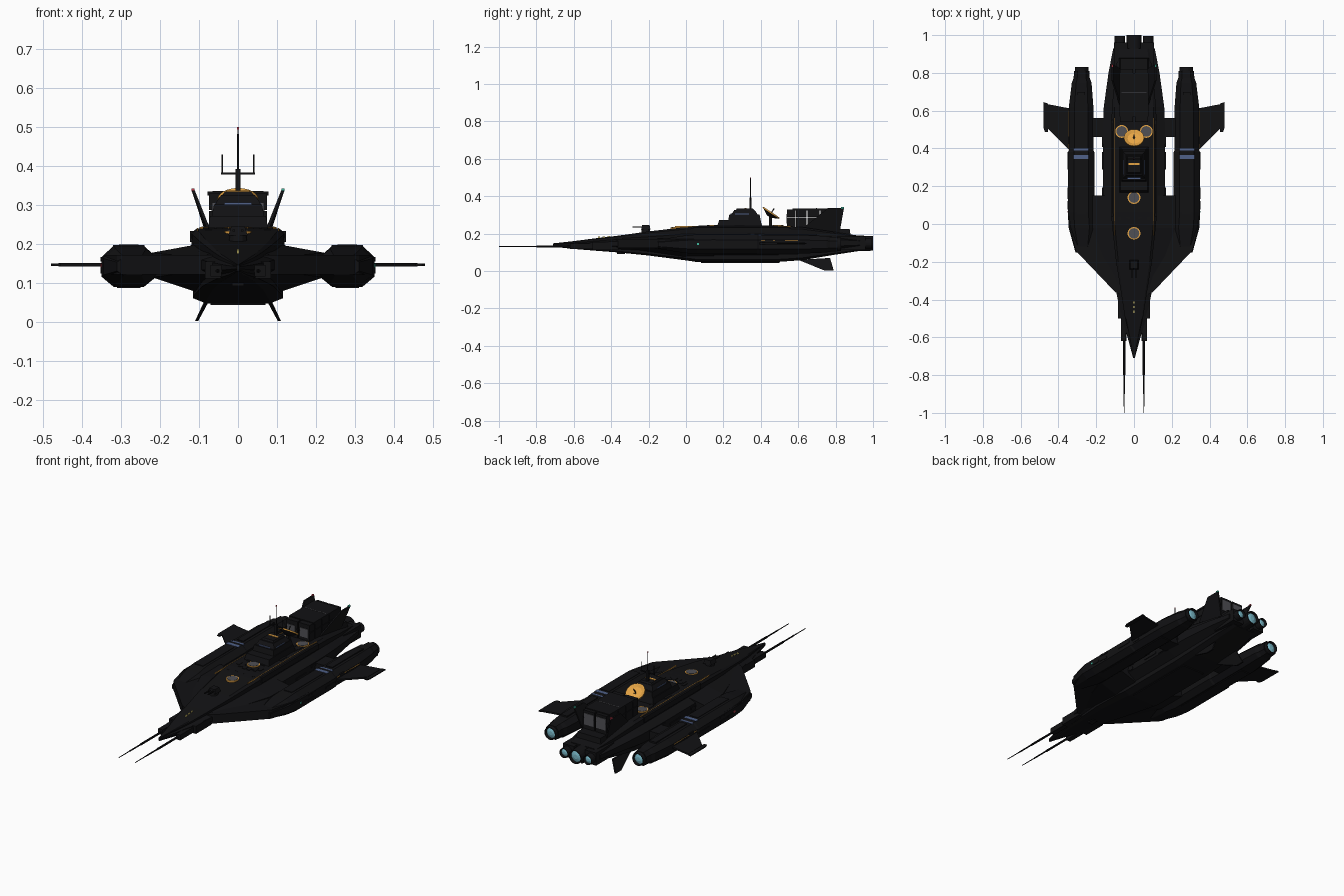
import bpy, bmesh, math, random
from mathutils import Vector, Matrix

random.seed(4)


def mat(name, r, g, b):
    m = bpy.data.materials.new(name)
    m.diffuse_color = (r, g, b, 1)
    return m


HULL = mat("hull_black", 0.006, 0.006, 0.007)
ORANGE = mat("orange", 0.8, 0.38, 0.06)
GREY = mat("panel_grey", 0.08, 0.08, 0.09)
BLUE = mat("stripe_blue", 0.08, 0.12, 0.25)
GLOW = mat("engine_glow", 0.2, 0.5, 0.6)
YELLOW = mat("yellow", 0.9, 0.75, 0.2)
RED = mat("red_lamp", 0.6, 0.05, 0.08)
GREEN = mat("green_lamp", 0.05, 0.5, 0.35)
BOTH = (("left", -1), ("right", 1))


def finish(name, bm, m):
    bmesh.ops.recalc_face_normals(bm, faces=bm.faces)
    me = bpy.data.meshes.new(name)
    bm.to_mesh(me)
    bm.free()
    ob = bpy.data.objects.new(name, me)
    bpy.context.collection.objects.link(ob)
    me.materials.append(m)
    return ob


def skin(name, rings, m=HULL):
    """Loft between closed rings and cap both ends."""
    bm = bmesh.new()
    vs = [[bm.verts.new(p) for p in r] for r in rings]
    n = len(vs[0])
    for a, b in zip(vs, vs[1:]):
        for i in range(n):
            bm.faces.new((a[i], a[(i + 1) % n], b[(i + 1) % n], b[i]))
    bm.faces.new(vs[0])
    bm.faces.new(vs[-1])
    return finish(name, bm, m)


def box(name, x0, x1, y0, y1, z0, z1, m=HULL, top=(1, 1)):
    """Box from its bounds; top = x and y scale of the upper face."""
    cx, cy, hx, hy = (x0 + x1) / 2, (y0 + y1) / 2, (x1 - x0) / 2, (y1 - y0) / 2
    corners = ((-1, -1), (1, -1), (1, 1), (-1, 1))
    return skin(name, [[(cx + a * hx * s, cy + b * hy * t, z) for a, b in corners]
                       for z, s, t in ((z0, 1, 1), (z1, *top))], m)


def pair(name, x0, x1, *rest, **kw):
    for side, s in BOTH:
        a, b = sorted((s * x0, s * x1))
        box(f"{name}_{side}", a, b, *rest, **kw)


def lathe(name, profile, loc, axis=(0, 1, 0), m=HULL, n=16):
    """Revolve (distance, radius) points about an axis through loc."""
    rot = Vector((0, 0, 1)).rotation_difference(Vector(axis)).to_matrix()
    ob = skin(name, [[Vector(loc) + rot @ Vector((r * math.cos(6.28318 * i / n), r * math.sin(6.28318 * i / n), d))
                      for i in range(n)] for d, r in profile], m)
    return ob


def slab(name, pts, offset, m=HULL):
    """Flat plate from an outline, thickened along offset."""
    o = Vector(offset) / 2
    return skin(name, [[Vector(p) - o for p in pts], [Vector(p) + o for p in pts]], m)


# central hull
HALF = [(.5, 0), (.7, .07), (.7, .2), (1, .38), (1, .67), (.72, .78), (.73, .94), (.64, 1)]
SECTION = HALF + [(-x, z) for x, z in reversed(HALF)]
STATIONS = [(-.71, .004, .13, .148), (-.6, .034, .118, .16), (-.5, .065, .11, .173), (-.37, .092, .1, .188),
            (-.2, .13, .083, .212), (0, .16, .057, .235), (.06, .165, .048, .24), (.48, .165, .048, .24),
            (.62, .16, .058, .235), (.8, .135, .088, .208), (.93, .11, .108, .188)]
skin("main_hull", [[(x * w, y, lo + z * (hi - lo)) for x, z in SECTION] for y, w, lo, hi in STATIONS])

# side pods: octagonal lofts, blended shoulder wings, struts, fins and stripes
OCT = [(-.55, -1), (.55, -1), (1, -.5), (1, .45), (.55, 1), (-.55, 1), (-1, .45), (-1, -.5)]
POD = [(-.15, .27, .04, .024), (-.02, .275, .071, .045), (.06, .28, .07, .053), (.38, .28, .07, .053),
       (.39, .28, .065, .05), (.62, .28, .065, .05), (.75, .277, .052, .044), (.77, .277, .043, .04),
       (.81, .277, .04, .038)]
for side, s in BOTH:
    skin(f"pod_{side}", [[(s * (cx + x * w), y, .143 + z * h) for x, z in OCT] for y, cx, w, h in POD])
    plan = [(.06, -.38), (.10, -.36), (.31, -.14), (.345, 0), (.345, .15), (.06, .15)]
    slab(f"shoulder_wing_{side}", [(s * x, y, .147) for x, y in plan], (0, 0, .05))
    skin(f"shoulder_fairing_{side}", [[(s * x, y, z) for x, z in r] for y, r in (
        (-.34, [(.06, .12), (.1, .13), (.1, .165), (.06, .18)]),
        (-.02, [(.1, .075), (.22, .115), (.22, .178), (.1, .2)]),
        (.15, [(.1, .075), (.22, .115), (.22, .178), (.1, .2)]))])
    slab(f"side_fin_{side}", [(s * x, y, .147) for x, y in ((.33, .38), (.352, .40), (.46, .51), (.46, .635), (.33, .61))],
         (0, 0, .009))
    slab(f"fin_tip_{side}", [(s * x, y, .147) for x, y in ((.455, .487), (.472, .487), (.479, .51), (.479, .645), (.455, .638))],
         (0, 0, .006))
    # canted tail fins above and below
    slab(f"upper_tail_fin_{side}", [(s * .07, .62, .225), (s * .115, .76, .338), (s * .115, .845, .338), (s * .07, .82, .2)],
         (.008, 0, 0))
    slab(f"lower_tail_fin_{side}", [(s * .075, .6, .06), (s * .075, .77, .07), (s * .106, .79, .003), (s * .106, .74, .003)],
         (.008, 0, 0))
    box(f"tail_lamp_{side}", s * .115 - .004, s * .115 + .004, .83, .845, .335, .343, GREEN if s > 0 else RED)
    box(f"pod_lamp_{side}", s * .35 - .003, s * .35 + .003, .06, .07, .14, .15, GREEN if s > 0 else RED)
    # long bow guns
    lathe(f"bow_gun_{side}", [(0, .002), (.1, .0028), (.1, .004), (.2, .004), (.2, .006), (.38, .006), (.38, .011), (.5, .011)],
          (s * .052, -1, .131), n=10)
pair("gun_housing", .042, .07, -.62, -.49, .117, .147)
pair("gun_mount", .035, .085, -.5, -.36, .112, .155)
pair("pod_strut", .14, .22, .46, .56, .118, .172)
pair("pod_stripe_wide", .24, .32, .345, .366, .19, .1975, m=BLUE)
pair("pod_stripe_thin", .24, .32, .388, .4, .185, .195, m=BLUE)
pair("pod_spine", .255, .305, .05, .33, .19, .199)
pair("pod_rear_spine", .26, .3, .42, .7, .18, .198)
pair("pod_trim", .343, .347, .4, .6, .16, .163, m=ORANGE)
pair("pod_keel", .25, .31, .1, .6, .088, .096)

# deck trim, hatches and markings
pair("deck_trim", .103, .1055, -.06, .56, .234, .2412, m=ORANGE)
pair("deck_edge", .108, .123, .04, .55, .205, .234)
for i, (x, y) in enumerate(((0, .14), (0, -.05), (-.065, .49), (.065, .49))):
    z = .2415 if y > 0 else .232
    lathe(f"hatch_rim_{i}", [(-.01, .034), (.002, .034)], (x, y, z), (0, 0, 1), ORANGE, 24)
    lathe(f"hatch_lid_{i}", [(-.01, .028), (.0035, .028)], (x, y, z), (0, 0, 1), GREY, 24)
for i, y in enumerate((-.465, -.44, -.415)):
    box(f"bow_marker_{i}", -.003, .003, y - .006, y + .006, .17, .184 + i * .002, YELLOW)

# forward turret, chin sensor and belly plates
lathe("turret_ring", [(0, .024), (.02, .022)], (0, -.215, .205), (0, 0, 1), n=12)
box("turret_body", -.025, .025, -.24, -.19, .222, .245, top=(.7, .8))
pair("turret_barrel", .008, .014, -.285, -.22, .232, .238)
box("chin_sensor", -.015, .015, -.37, -.325, .092, .11)
box("belly_plate", -.07, .07, .08, .5, .044, .052)

# bridge tower
box("tower_base", -.078, .078, .165, .41, .235, .272, top=(.92, .9))
box("tower_lower", -.068, .068, .225, .4, .268, .302, top=(.9, .92))
box("tower_upper", -.06, .06, .24, .385, .3, .326, top=(.72, .75))
box("tower_roof", -.04, .04, .265, .365, .324, .335, top=(.85, .85))
pair("bridge_window", .046, .0585, .262, .338, .297, .307, m=BLUE)
box("bridge_front_window", -.035, .035, .239, .25, .3, .307, BLUE)
box("roof_stripe", -.03, .03, .312, .324, .332, .3375, ORANGE)

# mast and aerials
box("mast", -.006, .006, .339, .351, .33, .393)
box("mast_crossbar", -.043, .043, .342, .348, .378, .384)
pair("short_aerial", .039, .042, .3435, .3465, .38, .43)
lathe("tall_aerial", [(0, .0028), (.105, .0018)], (0, .345, .39), (0, 0, 1), n=6)
box("aerial_lamp", -.0022, .0022, .3428, .3472, .494, .5, RED)

# tilted dish behind the tower
axis = Vector((0, .56, .83))
centre = (0, .455, .31)
lathe("dish_bowl", [(-.022, .012), (-.012, .032), (0, .05), (.003, .05), (-.006, .03), (-.012, .01)], centre, axis, HULL, 24)
lathe("dish_rim", [(-.003, .053), (.005, .053), (.005, .048), (-.005, .03), (-.007, .03)], centre, axis, ORANGE, 24)
lathe("dish_face", [(-.004, .031), (-.0035, .031)], centre, axis, HULL, 24)
lathe("dish_feed", [(-.01, .003), (.03, .003)], centre, axis, HULL, 8)
box("dish_post", -.008, .008, .445, .46, .235, .305)

# cargo racks on the aft deck, with grey end panels
for i, (y0, y1) in enumerate(((.54, .585), (.589, .645), (.649, .715), (.719, .82))):
    for j, (z0, z1) in enumerate(((.2, .285), (.288, .33))):
        pair(f"cargo_{i}_{j}", .004, .074, y0, y1, z0, z1)
box("cargo_frame", -.078, .078, .57, .8, .325, .335)
pair("cargo_front_panel", .015, .066, .537, .541, .255, .305, m=GREY)
pair("cargo_rear_panel", .008, .068, .819, .823, .25, .315, m=GREY)
box("cargo_line", -.065, .065, .696, .7, .333, .3365, GREY)
box("aft_deck", -.08, .08, .78, .88, .19, .226, top=(.9, .9))

# engines: nozzle bells with glowing discs
ENGINES = [(0, .148, .85, 1, .042), (-.075, .148, .85, .995, .029), (.075, .148, .85, .995, .029),
           (-.277, .143, .76, .83, .038), (.277, .143, .76, .83, .038)]
for i, (x, z, y0, y1, r) in enumerate(ENGINES):
    d = y1 - y0
    bell = lathe(f"nozzle_{i}", [(0, r * .9), (d * .4, r), (d, r * .93), (d, r * .82), (d - .025, r * .72)], (x, y0, z), n=20)
    lathe(f"engine_glow_{i}", [(d - .026, r * .74), (d - .012, r * .74), (d - .006, r * .3)], (x, y0, z), m=GLOW, n=20)
for side, s in BOTH:
    box(f"engine_cowl_{side}", s * .07 - .035, s * .07 + .035, .8, .96, .112, .184)

# small seeded hull fittings, mirrored
for i in range(26):
    x, y = random.uniform(.01, .085), random.uniform(.0, .5)
    w, l = random.uniform(.004, .012), random.uniform(.01, .03)
    pair(f"deck_fitting_{i}", x - w, x + w, y - l, y + l, .228, .2425 if y > .06 else .238)
for i in range(14):
    y, l = random.uniform(.08, .55), random.uniform(.01, .035)
    z = random.uniform(.128, .165)
    pair(f"flank_fitting_{i}", .15, .169, y - l, y + l, z - .006, z + .006)
    pair(f"pod_fitting_{i}", .33, .353 if y < .36 else .348, y - l, y + l, z - .005, z + .005)
